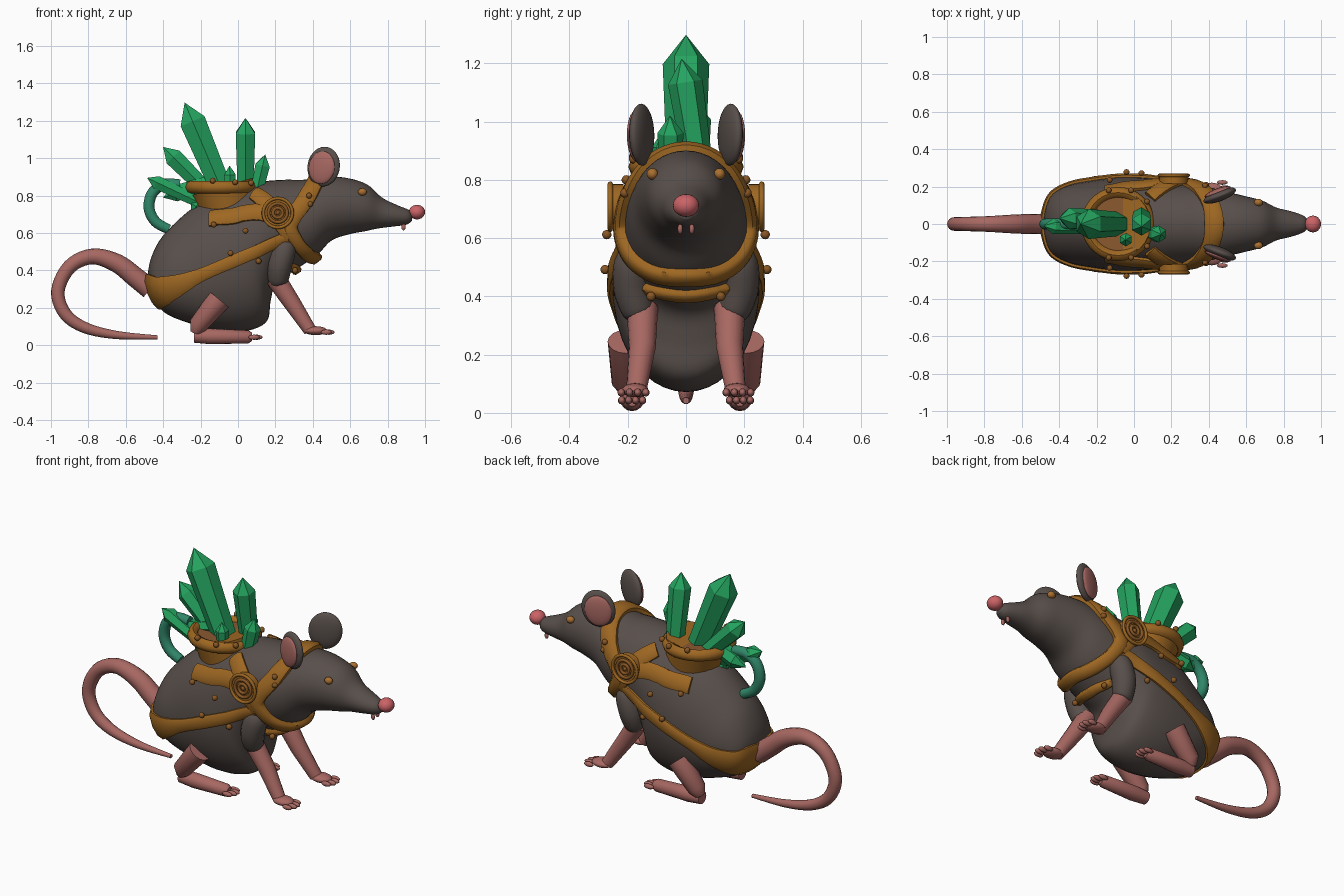
import bpy, bmesh, math
from mathutils import Vector, Matrix
from mathutils.bvhtree import BVHTree

if "Cube" in bpy.data.objects:
    bpy.data.objects.remove(bpy.data.objects["Cube"])


def material(name, rgb):
    m = bpy.data.materials.new(name)
    m.diffuse_color = (*rgb, 1)
    m.use_nodes = True
    m.node_tree.nodes["Principled BSDF"].inputs["Base Color"].default_value = m.diffuse_color
    return m


FUR = material("dark fur", (0.098, 0.078, 0.070))
SKIN = material("pink skin", (0.39, 0.138, 0.122))
NOSE = material("rosy nose", (0.60, 0.125, 0.135))
LEATHER = material("tan leather", (0.34, 0.135, 0.016))
BRASS = material("dark rivets", (0.25, 0.095, 0.018))
EYE = material("amber eye", (0.40, 0.16, 0.03))
GREEN = material("green crystal", (0.018, 0.37, 0.115))
TEAL = material("teal hook", (0.03, 0.24, 0.14))
INSIDE = material("basket inside", (0.26, 0.10, 0.03))


def finish(name, bm, mat, smooth=True):
    bmesh.ops.recalc_face_normals(bm, faces=bm.faces)
    me = bpy.data.meshes.new(name)
    bm.to_mesh(me)
    bm.free()
    me.materials.append(mat)
    ob = bpy.data.objects.new(name, me)
    bpy.context.collection.objects.link(ob)
    if smooth:
        bpy.ops.object.select_all(action='DESELECT')
        ob.select_set(True)
        bpy.context.view_layer.objects.active = ob
        bpy.ops.object.shade_smooth_by_angle(angle=math.radians(50))
    return ob


def spline(pts, n, closed=False):
    """Catmull-Rom through tuples of any length."""
    out, k = [], len(pts)
    get = (lambda i: pts[i % k]) if closed else (lambda i: pts[max(0, min(k - 1, i))])
    for i in range(k if closed else k - 1):
        a, b, c, d = (get(i + j) for j in (-1, 0, 1, 2))
        for s in range(n):
            t = s / n
            out.append(tuple(0.5 * (2 * q + (r - p) * t + (2 * p - 5 * q + 4 * r - u) * t * t
                             + (3 * q - p - 3 * r + u) * t ** 3) for p, q, r, u in zip(a, b, c, d)))
    return out if closed else out + [tuple(pts[-1])]


def skin_rings(bm, rings, closed=False):
    vs = [[bm.verts.new(p) for p in r] for r in rings]
    n = len(vs[0])
    for i in range(len(vs) if closed else len(vs) - 1):
        a, b = vs[i], vs[(i + 1) % len(vs)]
        for j in range(n):
            bm.faces.new((a[j], a[(j + 1) % n], b[(j + 1) % n], b[j]))
    if not closed:
        bm.faces.new(vs[0])
        bm.faces.new(vs[-1])


def tube(name, pts, mat, sides=16, steps=1, smooth=True):
    """Round tube through (x, y, z, radius) points."""
    path = spline(pts, steps) if steps > 1 else pts
    P = [Vector(p[:3]) for p in path]
    rings = []
    for i, p in enumerate(P):
        t = (P[min(i + 1, len(P) - 1)] - P[max(i - 1, 0)]).normalized()
        u = Vector((0, 1, 0)).cross(t).normalized()
        v = t.cross(u)
        r = max(path[i][3], 0.0005)
        rings.append([p + r * (v * math.cos(a) + u * math.sin(a))
                      for a in (2 * math.pi * j / sides for j in range(sides))])
    bm = bmesh.new()
    skin_rings(bm, rings)
    return finish(name, bm, mat, smooth)


def ball(name, loc, size, mat, rot=None, seg=20):
    bm = bmesh.new()
    M = Matrix.Translation(loc) @ (rot or Matrix()) @ Matrix.Diagonal((*size, 1))
    bmesh.ops.create_uvsphere(bm, u_segments=seg, v_segments=seg // 2 + 2, radius=1, matrix=M)
    return finish(name, bm, mat)


def ring(name, loc, rx, ry, r, mat, rot=None, r_z=None):
    M = Matrix.Translation(loc) @ (rot or Matrix())
    rings = []
    for i in range(36):
        a = 2 * math.pi * i / 36
        rings.append([M @ Vector(((rx + r * math.cos(b)) * math.cos(a), (ry + r * math.cos(b)) * math.sin(a),
                                  (r_z or r) * math.sin(b))) for b in (math.pi * j / 4 for j in range(8))])
    bm = bmesh.new()
    skin_rings(bm, rings, True)
    return finish(name, bm, mat)


# Body and head: rings from (top x, top z, bottom x, bottom z, half width)
sections = [(-.485, .35, -.47, .29, .05), (-.47, .45, -.40, .18, .155), (-.42, .56, -.25, .115, .21),
            (-.33, .66, -.08, .075, .235), (-.22, .75, .06, .08, .25), (-.10, .81, .155, .13, .25),
            (.02, .845, .175, .24, .243), (.13, .875, .205, .34, .232), (.25, .885, .30, .40, .215),
            (.35, .885, .42, .48, .20), (.47, .90, .50, .56, .175), (.58, .895, .60, .595, .15),
            (.69, .86, .68, .61, .125), (.77, .79, .75, .625, .088), (.85, .75, .83, .635, .068),
            (.91, .725, .90, .645, .045), (.93, .70, .93, .665, .02)]
bm = bmesh.new()
rings = []
for xt, zt, xb, zb, w in spline(sections, 5):
    c, h = Vector(((xt + xb) / 2, 0, (zt + zb) / 2)), Vector(((xt - xb) / 2, 0, (zt - zb) / 2))
    rings.append([c + h * math.cos(a) + Vector((0, w * math.sin(a), 0))
                  for a in (2 * math.pi * j / 40 for j in range(40))])
skin_rings(bm, rings)
bmesh.ops.recalc_face_normals(bm, faces=bm.faces)
tree = BVHTree.FromBMesh(bm)
finish("body", bm, FUR)


def strap(name, pts, thick=.028, closed=False):
    """Leather band hugging the body through (x, y, z, half width) points."""
    path = spline(pts, 8, closed)
    n = len(path)
    P = [tree.find_nearest(Vector(p[:3])) for p in path]
    rings = []
    for i in range(n):
        a, b = (P[(i - 1) % n], P[(i + 1) % n]) if closed else (P[max(i - 1, 0)], P[min(i + 1, n - 1)])
        side = (b[0] - a[0]).cross(P[i][1]).normalized()
        row = []
        for k, h in ((-1, -.01), (-1, .6 * thick), (-.6, thick), (0, thick), (.6, thick), (1, .6 * thick), (1, -.01)):
            q, nrm, *_ = tree.find_nearest(P[i][0] + side * k * path[i][3])
            row.append(q + nrm * h)
        rings.append(row)
    bm = bmesh.new()
    skin_rings(bm, rings, closed)
    return finish(name, bm, LEATHER)


def flip(p):
    return (p[0], -p[1], *p[2:])


# Harness: collar loop, rump strap, chest strap
half = [(.43, 0, .90, .05), (.41, .11, .87, .045), (.36, .19, .78, .045), (.28, .22, .65, .04),
        (.31, .19, .56, .035), (.37, .12, .49, .035), (.41, 0, .47, .035)]
strap("collar", half + [flip(p) for p in half[-2:0:-1]], .033, True)
half = [(.30, .21, .59, .03), (.2, .24, .545, .032), (0, .25, .46, .034), (-.2, .24, .375, .036),
        (-.35, .2, .31, .065), (-.45, .12, .28, .10), (-.47, 0, .29, .10)]
strap("rump_strap", half + [flip(p) for p in half[-2::-1]], .02)
strap("chest_strap", [(.27, -.14, .42, .02), (.31, -.07, .40, .025), (.32, 0, .39, .026),
                      (.31, .07, .40, .025), (.27, .14, .42, .02)], .025)

# Basket on the back
tube("basket_wall", [(-.04, 0, .68, .15), (-.06, 0, .78, .165), (-.08, 0, .85, .175)], LEATHER, 32)
tube("basket_filling", [(-.08, 0, .84, .17), (-.08, 0, .856, .165)], INSIDE, 32)
ring("basket_rim", (-.085, 0, .845), .168, .168, .03, LEATHER, r_z=.034)

# Crystals: base, tip, radius
crystals = [((-.07, 0, .79), (-.285, 0, 1.297), .08), ((.04, .05, .8), (.04, -.015, 1.215), .06),
            ((-.14, .03, .8), (-.40, .03, 1.06), .056), ((-.22, -.02, .77), (-.485, -.01, .895), .042),
            ((.09, -.05, .78), (.145, -.055, 1.02), .045), ((-.04, -.08, .8), (-.045, -.085, .96), .036),
            ((-.16, .0, .87), (-.40, .02, .79), .05), ((-.2, -.02, .78), (-.25, -.03, .70), .035)]
for i, (a, b, r) in enumerate(crystals):
    a, b = Vector(a), Vector(b)
    s = b + (a - b).normalized() * r * 1.35
    tube(f"crystal_{i + 1}", [(*a, r * .8), (*s, r), (*b, 0)], GREEN, 6, smooth=False)
tube("hook", [(-.31, 0, .86, .028), (-.40, 0, .86, .03), (-.46, 0, .81, .03), (-.475, 0, .73, .03),
              (-.44, 0, .66, .029), (-.37, 0, .62, .027)], TEAL, 14, 5)

# Tail and nose
tube("tail", [(-.47, 0, .30, .055), (-.55, 0, .365, .054), (-.65, 0, .44, .05), (-.78, 0, .475, .042),
              (-.90, 0, .42, .038), (-.963, 0, .29, .036), (-.925, 0, .17, .034), (-.82, 0, .095, .03),
              (-.65, 0, .055, .022), (-.43, 0, .042, .011)], SKIN, 16, 5)
ball("nose", (.957, 0, .712), (.043, .045, .039), NOSE)

turn_y = Matrix.Rotation(math.radians(90), 4, 'X')
for s, tag in ((1, "left"), (-1, "right")):
    # Face
    ball(f"{tag}_eye", (.665, s * .115, .82), (.024, .02, .02), EYE, seg=12)
    ball(f"{tag}_tooth", (.885, s * .02, .632), (.012, .009, .018), SKIN, seg=10)
    tilt = Matrix.Rotation(s * math.radians(21), 4, 'Z') @ Matrix.Rotation(math.radians(12), 4, 'Y')
    ball(f"{tag}_ear", (.458, s * .152, .955), (.092, .03, .107), FUR, tilt, 28)
    ball(f"{tag}_inner_ear", (.447, s * .171, .95), (.074, .019, .088), SKIN, tilt, 24)

    # Fore leg
    tube(f"{tag}_upper_arm", [(.25, s * .17, .56, .03), (.25, s * .185, .52, .06), (.225, s * .185, .43, .065),
                              (.215, s * .165, .35, .055), (.215, s * .16, .335, .04)], FUR, 18, 4)
    tube(f"{tag}_forearm", [(.20, s * .15, .36, .054), (.29, s * .15, .225, .046), (.385, s * .17, .08, .035)], SKIN, 16)
    ball(f"{tag}_hand", (.415, s * .175, .078), (.062, .046, .024), SKIN)
    # Hind leg
    tube(f"{tag}_shin", [(-.10, s * .205, .245, .064), (-.215, s * .205, .105, .05), (-.225, s * .195, .07, .03)], SKIN, 16)
    tube(f"{tag}_hind_foot", [(-.235, s * .185, .05, .036), (-.15, s * .185, .048, .042),
                              (.055, s * .185, .045, .035), (.075, s * .185, .045, .022)], SKIN, 16)
    for i in range(4):
        d = (i - 1.5) * .028
        e = .015 if i in (1, 2) else 0
        ball(f"{tag}_finger_{i + 1}", (.472 + e, s * .18 + d, .07), (.03, .013, .014), SKIN, seg=10)
        ball(f"{tag}_toe_{i + 1}", (.085 + e, s * .185 + d * .85, .043), (.032, .013, .014), SKIN, seg=10)

    # Side straps joining basket, medallion and collar
    strap(f"{tag}_saddle_strap", [flip(p) if s < 0 else p for p in
          [(-.165, .21, .70, .045), (-.05, .23, .705, .045), (.08, .23, .72, .045), (.2, .23, .70, .05)]], .024)
    strap(f"{tag}_shoulder_strap", [flip(p) if s < 0 else p for p in
          [(.08, .16, .83, .04), (.16, .21, .76, .045), (.22, .23, .68, .05), (.28, .21, .58, .04)]], .026)

    # Medallion
    tube(f"{tag}_medallion", [(.212, s * .215, .708, .078), (.213, s * .258, .708, .078)], LEATHER, 28)
    for i, r in enumerate((.078, .05, .026)):
        ring(f"{tag}_medallion_ring_{i + 1}", (.213, s * .26, .708), r, r, .009, BRASS if i else LEATHER, turn_y)
    ball(f"{tag}_medallion_stud", (.213, s * .258, .708), (.012, .012, .012), BRASS, seg=10)

    # Rivets
    for i, (x, y, z) in enumerate([(-.13, .235, .645), (.04, .272, .612), (-.04, .278, .492), (.11, .24, .45),
                                   (.38, .205, .80), (.385, .21, .755), (.305, .12, .40),
                                   (-.135, .18, .88), (-.015, .18, .872), (.07, .12, .868)]):
        ball(f"{tag}_rivet_{i + 1}", (x, s * y, z), (.016, .016, .016), BRASS, seg=10)
